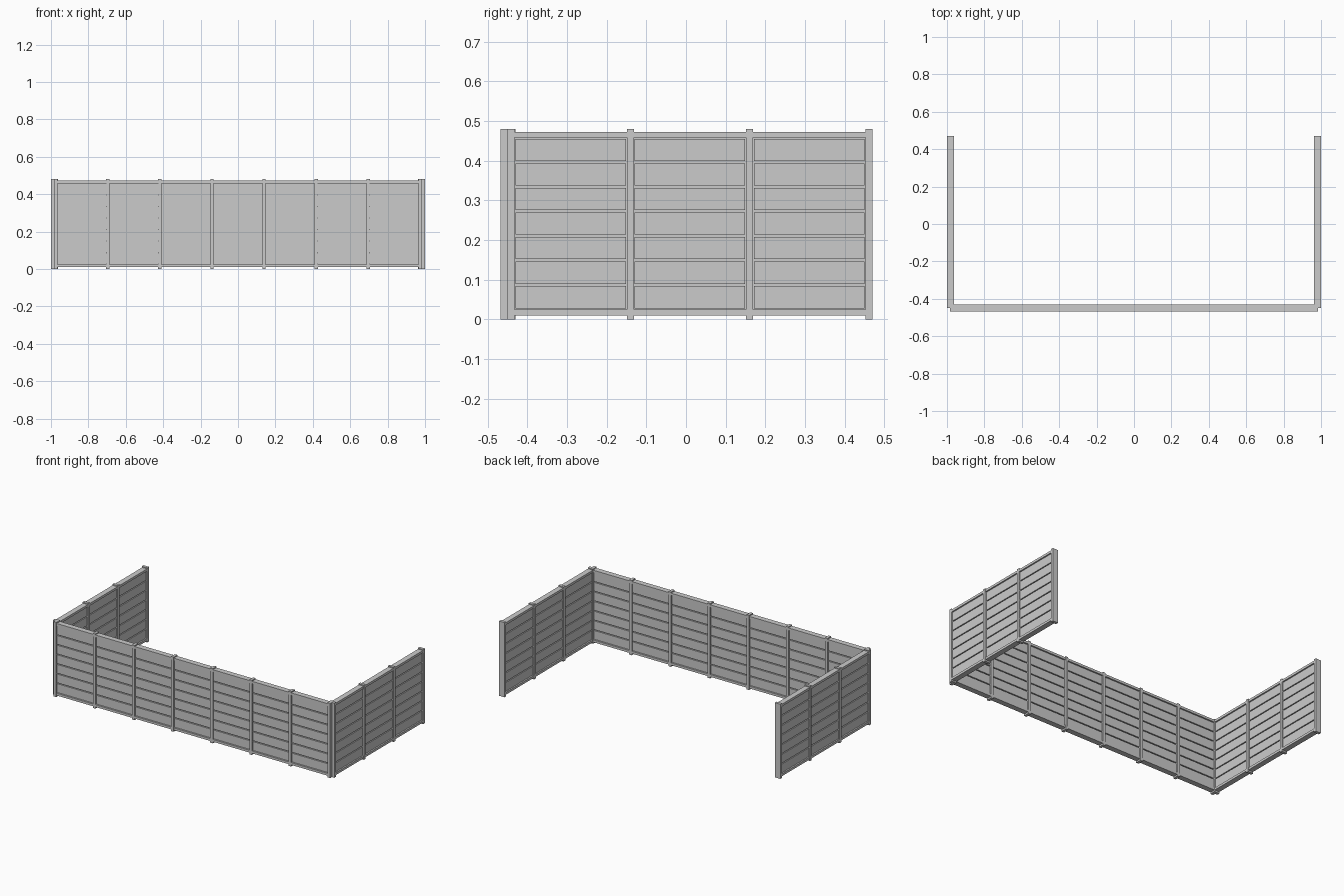
import bpy, bmesh
from mathutils import Matrix, Vector

if "Cube" in bpy.data.objects:
    bpy.data.objects.remove(bpy.data.objects["Cube"])

H = 0.48        # post height
T = 0.038       # post depth
W = 0.018       # post width


def wall(name, length, bays, place):
    """Fence wall along local x, centred, placed by a matrix."""
    def part(label, boxes):
        bm = bmesh.new()
        for (cx, cy, cz), (sx, sy, sz) in boxes:
            m = Matrix.Translation((cx, cy, cz)) @ Matrix.Diagonal((sx, sy, sz, 1))
            bmesh.ops.create_cube(bm, size=1, matrix=place @ m)
        me = bpy.data.meshes.new(name + "_" + label)
        bm.to_mesh(me)
        bm.free()
        bpy.context.collection.objects.link(bpy.data.objects.new(me.name, me))

    step = (length - W) / bays
    xs = [-(length - W) / 2 + i * step for i in range(bays + 1)]
    # upright posts
    part("posts", [((x, 0, H / 2), (W, T, H)) for x in xs])
    # top and bottom rails
    part("rails", [((0, 0, z), (length - 0.004, T - 0.003, 0.015))
                   for z in (0.0175, 0.4655)])
    # thin backing panel seen in the grooves
    part("backing", [((0, 0, 0.2415), (length - W, 0.008, 0.44))])
    # seven horizontal planks in every bay
    pitch = 0.433 / 7
    part("planks", [((x + step / 2, 0, 0.025 + pitch * (k + 0.5)),
                     (step - W - 0.004, 0.024, pitch - 0.006))
                    for x in xs[:-1] for k in range(7)])


# long front wall
wall("front_wall", 1.966, 7, Matrix.Translation((0, -0.449, 0)))

# two short side walls
for label, s in (("left_wall", -1), ("right_wall", 1)):
    wall(label, 0.92, 3,
         Matrix.Translation((s * 0.981, 0.01, 0)) @ Matrix.Rotation(1.5707963, 4, 'Z'))
